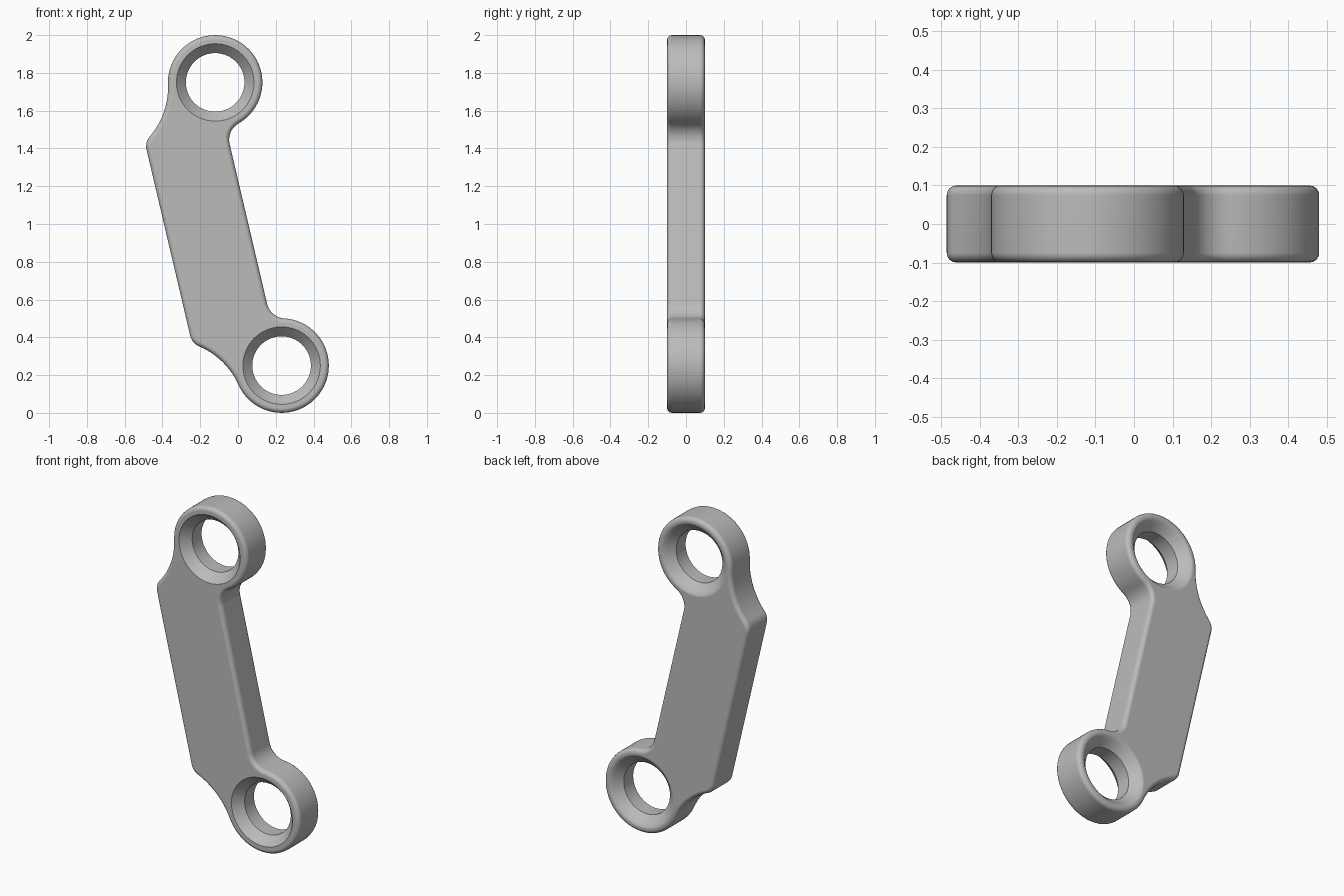
import bpy, bmesh, math
from mathutils import Vector

cube = bpy.data.objects.get("Cube")
if cube:
    bpy.data.objects.remove(cube, do_unlink=True)

grey = bpy.data.materials.new("plain grey")
grey.use_nodes = True
grey.diffuse_color = (0.5, 0.5, 0.5, 1)
grey.node_tree.nodes["Principled BSDF"].inputs["Base Color"].default_value = (0.5, 0.5, 0.5, 1)

# Layout along the link axis (u) and across it (v)
HALF, RING, DEPTH = 0.77, 0.25, 0.1
TILT = math.radians(13.2)
MID = Vector((0.055, 0, 1.0))
U = Vector((-math.sin(TILT), 0, math.cos(TILT)))
V = Vector((math.cos(TILT), 0, math.sin(TILT)))


def place(u, v, y=0.0):
    return MID + U * u + V * v + Vector((0, y, 0))


def arc(centre, start, end, steps, long_way=False):
    """Points on a circle from start to end, endpoints included."""
    c = Vector(centre)
    a, b = Vector(start) - c, Vector(end) - c
    a0 = math.atan2(a.y, a.x)
    sweep = (math.atan2(b.y, b.x) - a0 + math.pi) % math.tau - math.pi
    if long_way:
        sweep -= math.copysign(math.tau, sweep)
    return [c + a.length * Vector((math.cos(a0 + sweep * i / steps),
                                   math.sin(a0 + sweep * i / steps)))
            for i in range(steps + 1)]


# Half outline: neck fillet, ring, hollow shoulder, rounded corner
ring = Vector((HALF, 0))
neck_r, hollow_r, corner_r, edge_v = 0.1, 0.4, 0.08, -0.435
neck = Vector((HALF - math.sqrt(RING**2 + 2 * RING * neck_r), neck_r))
neck_touch = ring + (neck - ring).normalized() * RING
out = Vector((0.19, -0.98)).normalized()
hollow = ring + out * (RING + hollow_r)
corner_v = edge_v + corner_r
reach = hollow_r + corner_r
corner = Vector((hollow.x - math.sqrt(reach**2 - (corner_v - hollow.y)**2), corner_v))
corner_touch = hollow + (corner - hollow).normalized() * hollow_r

half = arc(neck, (neck.x, 0), neck_touch, 10)
half += arc(ring, neck_touch, ring + out * RING, 56, True)[1:]
half += arc(hollow, ring + out * RING, corner_touch, 14)[1:]
half += arc(corner, corner_touch, (corner.x, edge_v), 8)[1:]
outline = half + [Vector((-p.x, p.y)) for p in reversed(half)]

# Plate with rounded front and back edges
bm = bmesh.new()
front = bm.faces.new([bm.verts.new(place(p.x, p.y, -DEPTH)) for p in outline])
made = bmesh.ops.extrude_face_region(bm, geom=[front], use_keep_orig=True)
moved = [g for g in made["geom"] if isinstance(g, bmesh.types.BMVert)]
bmesh.ops.translate(bm, verts=moved, vec=(0, 2 * DEPTH, 0))
bmesh.ops.recalc_face_normals(bm, faces=bm.faces)
rims = [e for e in bm.edges if abs(e.verts[0].co.y - e.verts[1].co.y) < 1e-5]
bmesh.ops.bevel(bm, geom=rims, offset=0.025, segments=4, profile=0.5, affect='EDGES')
mesh = bpy.data.meshes.new("link_plate")
bm.to_mesh(mesh)
bm.free()
mesh.materials.append(grey)
plate = bpy.data.objects.new("link_plate", mesh)
bpy.context.collection.objects.link(plate)


def bore_cutter(centre, name):
    """Lathed hole shape: tapered mouth, straight bore, rounded back mouth."""
    profile = [(-0.12, 0.223), (-0.1, 0.205), (-0.045, 0.155), (0.045, 0.155),
               (0.08, 0.19), (0.09, 0.201), (0.097, 0.211), (0.1, 0.22), (0.12, 0.24)]
    n = 72
    bm = bmesh.new()
    loops = [[bm.verts.new(centre + Vector((r * math.cos(math.tau * i / n), y,
                                            r * math.sin(math.tau * i / n))))
              for i in range(n)] for y, r in profile]
    for a, b in zip(loops, loops[1:]):
        for i in range(n):
            j = (i + 1) % n
            bm.faces.new((a[i], a[j], b[j], b[i]))
    bm.faces.new(loops[0])
    bm.faces.new(loops[-1])
    bmesh.ops.recalc_face_normals(bm, faces=bm.faces)
    me = bpy.data.meshes.new(name)
    bm.to_mesh(me)
    bm.free()
    me.materials.append(grey)
    ob = bpy.data.objects.new(name, me)
    ob.hide_render = True
    bpy.context.collection.objects.link(ob)
    return ob


# Cut both bores, then drop the cutters
bpy.ops.object.select_all(action='DESELECT')
bpy.context.view_layer.objects.active = plate
plate.select_set(True)
for side, name in ((1, "upper_bore"), (-1, "lower_bore")):
    cutter = bore_cutter(place(side * HALF, 0), name)
    mod = plate.modifiers.new(name, 'BOOLEAN')
    mod.operation, mod.solver, mod.object = 'DIFFERENCE', 'EXACT', cutter
    bpy.ops.object.modifier_apply(modifier=mod.name)
    bpy.data.objects.remove(cutter, do_unlink=True)

bpy.ops.object.shade_smooth_by_angle(angle=math.radians(32))
weighted = plate.modifiers.new("clean_shading", 'WEIGHTED_NORMAL')
weighted.keep_sharp = True
